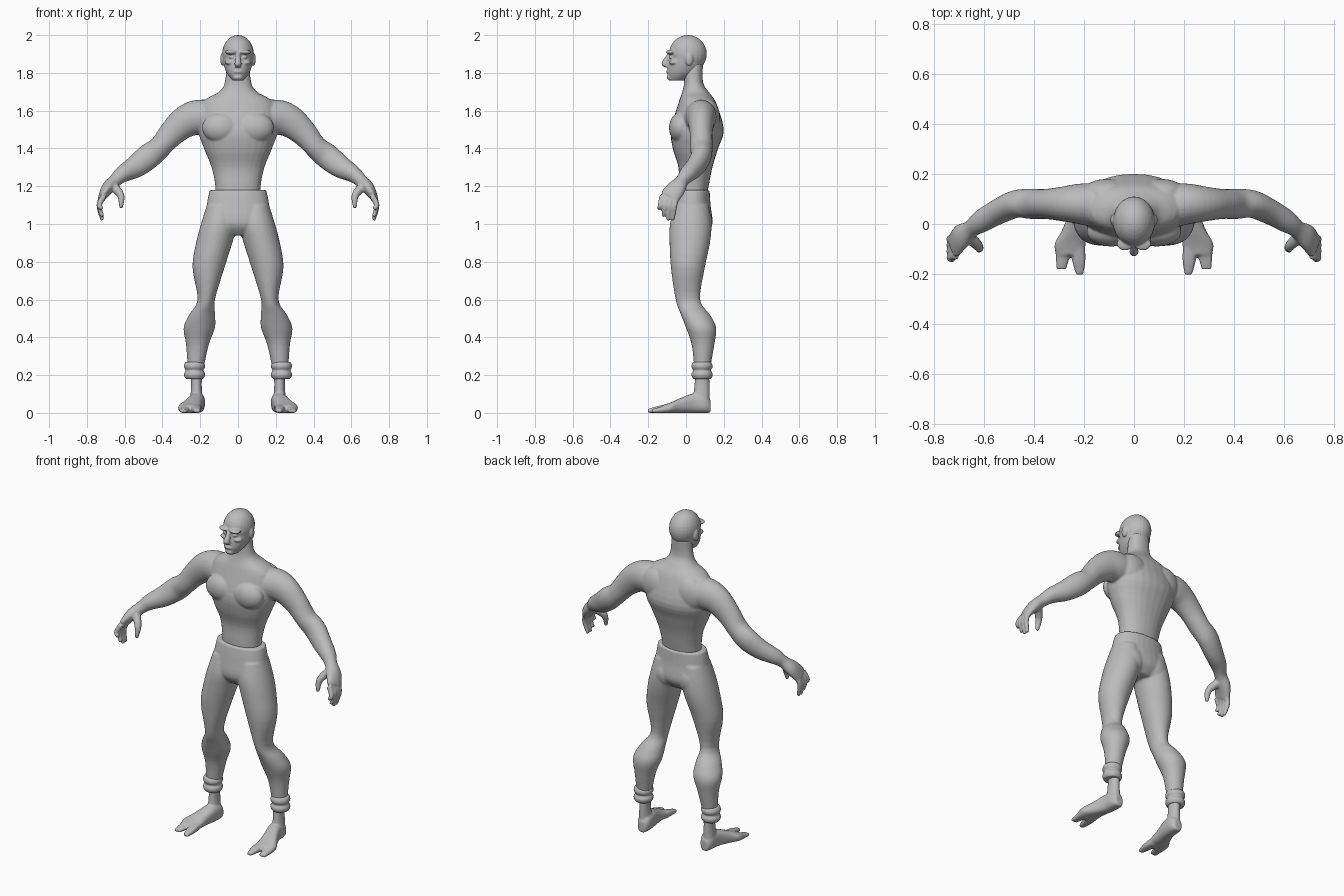
import bpy
import bmesh
from math import cos, sin, pi, copysign
from mathutils import Vector, Matrix

ACROSS, BACK, UP = Vector((1, 0, 0)), Vector((0, 1, 0)), Vector((0, 0, 1))
SIDES = {"left": 1, "right": -1}

cube = bpy.data.objects.get("Cube")
if cube:
    bpy.data.objects.remove(cube, do_unlink=True)

colour = (.5, .5, .5, 1)
grey = bpy.data.materials.new("plain grey")
grey.use_nodes = True
grey.diffuse_color = colour
grey.node_tree.nodes["Principled BSDF"].inputs["Base Color"].default_value = colour


def spline(rings, steps=4):
    """Interpolate smoothly between neighbouring rings."""
    padded = [rings[0], *rings, rings[-1]]
    result = []
    for before, start, end, after in zip(padded, padded[1:], padded[2:], padded[3:]):
        for step in range(steps):
            t = step / steps
            row = []
            for a, b, c, d in zip(before, start, end, after):
                slope, next_slope = (c - a) / 2, (d - b) / 2
                bend = 3 * (c - b) - 2 * slope - next_slope
                twist = 2 * (b - c) + slope + next_slope
                row.append(b + t * (slope + t * (bend + t * twist)))
            result.append(row)
    result.append(rings[-1])
    return result


def loft(bm, rings, axis=None, reference=BACK, power=2, side=1, segments=28):
    """Skin rings of (x, y, z, radius, optional second radius) along a path.

    A fixed axis keeps the rings parallel; a higher power makes them squarer.
    """
    rows = spline([ring if len(ring) == 5 else (*ring, ring[-1]) for ring in rings])
    centres = [Vector(row[:3]) for row in rows]
    loops = []
    for i, (centre, row) in enumerate(zip(centres, rows)):
        ahead = centres[min(i + 1, len(rows) - 1)] - centres[max(i - 1, 0)]
        along = axis or ahead.normalized()
        second = (reference - reference.dot(along) * along).normalized()
        first = second.cross(along)
        loop = []
        for k in range(segments):
            angle = 2 * pi * k / segments
            c, s = (copysign(abs(w) ** (2 / power), w) for w in (cos(angle), sin(angle)))
            point = centre + first * c * row[3] + second * s * row[4]
            loop.append(bm.verts.new((point.x * side, point.y, point.z)))
        loops.append(loop)
    for lower, upper in zip(loops, loops[1:]):
        for k in range(segments):
            n = (k + 1) % segments
            bm.faces.new((lower[k], lower[n], upper[n], upper[k]))
    bm.faces.new(loops[0])
    bm.faces.new(loops[-1])


def trunk(bm, rings, power=2):
    """Stack level rings of (y, z, half width, half depth) on the centre line."""
    loft(bm, [(0, *ring) for ring in rings], axis=UP, power=power)


def sole(bm, rings, side):
    """Run rings of (x, y, half height, half width) forward along the ground."""
    loft(bm, [(x, y, height, height, width) for x, y, height, width in rings],
         axis=-BACK, reference=ACROSS, power=2.5, side=side)


def blob(bm, centre, radii, side=1):
    """Add an ellipsoid muscle or facial form."""
    x, y, z = centre
    place = Matrix.Translation((x * side, y, z)) @ Matrix.Diagonal((*radii, 1))
    bmesh.ops.create_uvsphere(bm, u_segments=24, v_segments=16, radius=1, matrix=place)


def finish(name, bm, voxel, smoothing=4):
    """Make the object, fusing overlapping forms into one smooth skin."""
    bmesh.ops.recalc_face_normals(bm, faces=bm.faces)
    mesh = bpy.data.meshes.new(name)
    bm.to_mesh(mesh)
    bm.free()
    mesh.materials.append(grey)
    mesh.shade_smooth()
    obj = bpy.data.objects.new(name, mesh)
    bpy.context.collection.objects.link(obj)
    fuse = obj.modifiers.new("fuse", "REMESH")
    fuse.mode = "VOXEL"
    fuse.voxel_size = voxel
    fuse.use_smooth_shade = True
    relax = obj.modifiers.new("relax", "SMOOTH")
    relax.factor = .5
    relax.iterations = smoothing


# Torso and neck
torso = bmesh.new()
trunk(torso, [(.03, 1.1, .12, .07), (.04, 1.2, .12, .08), (.05, 1.3, .14, .09),
              (.05, 1.4, .18, .12), (.06, 1.5, .21, .14), (.06, 1.64, .19, .1),
              (.05, 1.7, .1, .07), (.04, 1.75, .07, .05), (.04, 1.85, .06, .05)], power=2.2)

# Skull, face, nose, lips and chin
head = bmesh.new()
blob(head, (0, .01, 1.9), (.084, .1, .1))
trunk(head, [(-.05, 1.76, .03, .04), (-.02, 1.8, .06, .08), (0, 1.85, .077, .095),
             (.01, 1.9, .08, .095)])
trunk(head, [(-.09, 1.9, .01, .01), (-.11, 1.85, .018, .02), (-.1, 1.83, .014, .014)])
blob(head, (0, -.09, 1.806), (.026, .016, .01))
blob(head, (0, -.08, 1.776), (.027, .022, .016))

for side in SIDES.values():
    # Brow, eye, cheekbone and ear
    blob(head, (.035, -.08, 1.91), (.034, .026, .012), side)
    blob(head, (.034, -.075, 1.883), (.015, .015, .01), side)
    blob(head, (.045, -.064, 1.855), (.024, .026, .013), side)
    blob(head, (.082, .016, 1.872), (.012, .022, .034), side)
    # Chest muscle and shoulder blade
    blob(torso, (.09, -.03, 1.51), (.1, .06, .08), side)
    blob(torso, (.11, .12, 1.56), (.1, .06, .1), side)
    # Arm and palm
    loft(torso, [(.12, .07, 1.56, .09), (.21, .08, 1.565, .093, .082), (.28, .08, 1.54, .085, .07),
                 (.35, .08, 1.48, .07, .06), (.41, .08, 1.41, .06), (.47, .08, 1.36, .067, .055),
                 (.54, .05, 1.305, .06, .05), (.61, .01, 1.265, .045), (.65, -.02, 1.23, .035),
                 (.69, -.05, 1.19, .033, .05), (.72, -.09, 1.14, .02, .053)], side=side)
    # Curled fingers, from the smallest to the first
    for i in range(4):
        y, tip = -.05 - .025 * i, 1.02 + .01 * i * (i - 1)
        loft(torso, [(.71, y, 1.15, .016), (.735, y - .01, 1.1, .015), (.718, y - .02, tip, .01)],
             side=side, segments=12)
    # Thumb
    loft(torso, [(.66, -.05, 1.2, .026), (.62, -.09, 1.15, .02), (.62, -.105, 1.085, .01)],
         side=side, segments=12)

finish("upper_body", torso, .006)
finish("head", head, .0045, smoothing=3)

# Trousers: hips, seat and legs
trousers = bmesh.new()
trunk(trousers, [(.035, 1.18, .15, .09), (.03, 1.1, .165, .1), (.03, 1, .165, .11),
                 (.03, .94, .07, .07)], power=2.2)
for side in SIDES.values():
    blob(trousers, (.08, .07, 1.01), (.08, .07, .085), side)
    loft(trousers, [(.09, .03, 1.1, .075, .09), (.1, .025, 1, .096, .11), (.126, .02, .9, .096, .107),
                    (.156, .01, .77, .085, .09), (.168, .01, .6, .046, .065),
                    (.19, .05, .52, .069, .077), (.205, .08, .45, .083, .08),
                    (.215, .09, .36, .06), (.225, .085, .22, .04)], axis=UP, side=side)
finish("trousers", trousers, .007)

for label, side in SIDES.items():
    # Ankle cuff with two raised bands
    cuff = bmesh.new()
    loft(cuff, [(.23, .085, .18 + .015 * k, .055 if k % 3 else .047) for k in range(7)],
         axis=UP, side=side)
    finish(label + "_cuff", cuff, .005, smoothing=2)

    # Ankle, foot and divided toes
    foot = bmesh.new()
    loft(foot, [(.22, .085, .24, .035), (.22, .085, .15, .028, .04), (.22, .08, .05, .036, .046)],
         axis=UP, side=side)
    sole(foot, [(.215, .13, .034, .024), (.215, .1, .05, .04), (.22, .04, .052, .042),
                (.24, -.03, .039, .05), (.255, -.08, .028, .062), (.255, -.125, .02, .056)], side)
    sole(foot, [(.223, -.09, .024, .028), (.22, -.15, .018, .026), (.217, -.203, .01, .014)], side)
    sole(foot, [(.28, -.09, .022, .034), (.29, -.18, .01, .02)], side)
    finish(label + "_foot", foot, .006, smoothing=3)
